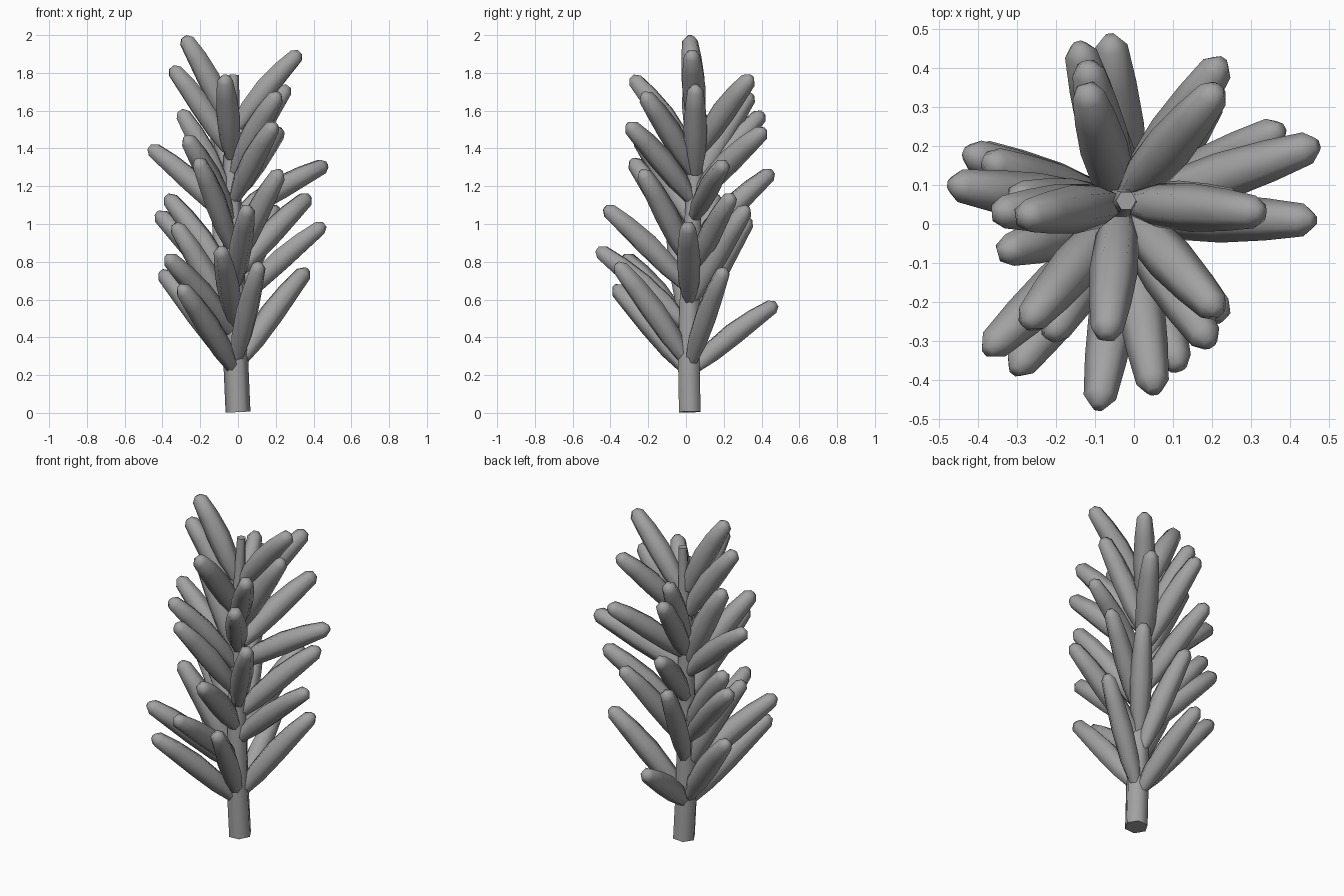
import bpy, bmesh, math
from mathutils import Vector

if "Cube" in bpy.data.objects:
    bpy.data.objects.remove(bpy.data.objects["Cube"])

# Dark grey for the whole plant
grey = bpy.data.materials.new("dark_grey")
grey.diffuse_color = (0.36, 0.36, 0.36, 1)
grey.use_nodes = True
grey.node_tree.nodes["Principled BSDF"].inputs["Base Color"].default_value = grey.diffuse_color

def loft(name, pts, radii, flat=1.0, side=None):
    """Six-sided tube through pts; flat scales the thickness."""
    pts = [Vector(p) for p in pts]
    bm = bmesh.new()
    rings = []
    for i, p in enumerate(pts):
        d = (pts[min(i + 1, len(pts) - 1)] - pts[max(i - 1, 0)]).normalized()
        u = side or Vector((1, 0, 0))
        u = (u - d * u.dot(d)).normalized()
        v = d.cross(u)
        rings.append([bm.verts.new(p + radii[i] * (u * math.cos(a) + v * flat * math.sin(a)))
                      for a in (k * math.tau / 6 for k in range(6))])
    for a, b in zip(rings, rings[1:]):
        for k in range(6):
            bm.faces.new((a[k], a[(k + 1) % 6], b[(k + 1) % 6], b[k]))
    bm.faces.new(rings[0][::-1])
    bm.faces.new(rings[-1])
    bmesh.ops.recalc_face_normals(bm, faces=bm.faces)
    me = bpy.data.meshes.new(name)
    bm.to_mesh(me)
    bm.free()
    me.materials.append(grey)
    ob = bpy.data.objects.new(name, me)
    bpy.context.collection.objects.link(ob)
    bpy.context.view_layer.objects.active = ob
    ob.select_set(True)
    bpy.ops.object.shade_smooth_by_angle(angle=math.radians(66))
    ob.select_set(False)

# Stem: slightly leaning, tapering
stem = [(0, 0.02, 0.005), (-0.012, 0.015, 0.28), (-0.02, 0.02, 0.7),
        (-0.035, 0.05, 1.3), (-0.02, 0.06, 1.79)]
loft("stem", stem, [0.066, 0.066, 0.058, 0.045, 0.026])

def stem_at(z):
    for a, b in zip(stem, stem[1:]):
        if z <= b[2]:
            break
    return Vector(a).lerp(Vector(b), (z - a[2]) / (b[2] - a[2]))

# Leaf tips, from the top down
tips = [(-0.28, 0.02, 1.98), (0.32, 0.03, 1.9), (-0.345, 0.03, 1.82), (-0.07, -0.28, 1.77),
        (-0.12, 0.34, 1.68), (0.26, 0.05, 1.72), (0.21, 0.34, 1.77), (0.21, -0.22, 1.68),
        (-0.30, 0.07, 1.59), (-0.12, 0.40, 1.58), (0.19, -0.30, 1.52), (0.22, 0.41, 1.49),
        (-0.27, -0.25, 1.45), (-0.46, 0.10, 1.40), (-0.21, -0.28, 1.33), (0.46, 0.20, 1.31),
        (0.22, -0.23, 1.27), (-0.14, 0.45, 1.27), (-0.37, 0.16, 1.14), (0.37, 0.24, 1.14),
        (0.05, -0.42, 1.08), (0.20, 0.32, 1.08), (-0.42, 0.18, 1.05), (-0.10, 0.33, 1.02),
        (0.45, 0.01, 0.99), (-0.33, -0.07, 0.99), (-0.09, -0.46, 0.86), (-0.37, -0.32, 0.82),
        (0.11, -0.36, 0.78), (0.36, 0.20, 0.75), (-0.40, 0.18, 0.74), (-0.30, -0.37, 0.66),
        (-0.06, 0.47, 0.57)]

# Leaves: plump spindles, bowed slightly upwards
for n, t in enumerate(tips, 1):
    tip = Vector(t)
    axis = stem_at(tip.z - 0.38)
    r = Vector((tip.x - axis.x, tip.y - axis.y, 0))
    length = 0.65 - 0.1 * (tip.z - 0.6)
    dz = math.sqrt(max(length ** 2 - r.length ** 2, 0.05))
    base = stem_at(max(tip.z - dz, 0.235)) + r.normalized() * 0.025
    tip = tip + (tip - base).normalized() * 0.012
    d = (tip - base).normalized()
    side = Vector((0, 0, 1)).cross(r).normalized()
    up = d.cross(side)
    if up.z < 0:
        up = -up
    path = [base.lerp(tip, s) + up * 0.06 * s * (1 - s) for s in (0, 0.22, 0.5, 0.75, 0.95, 1)]
    loft(f"leaf_{n:02d}", path, [0.032, 0.056, 0.062, 0.054, 0.042, 0.018], 1.05, side)
